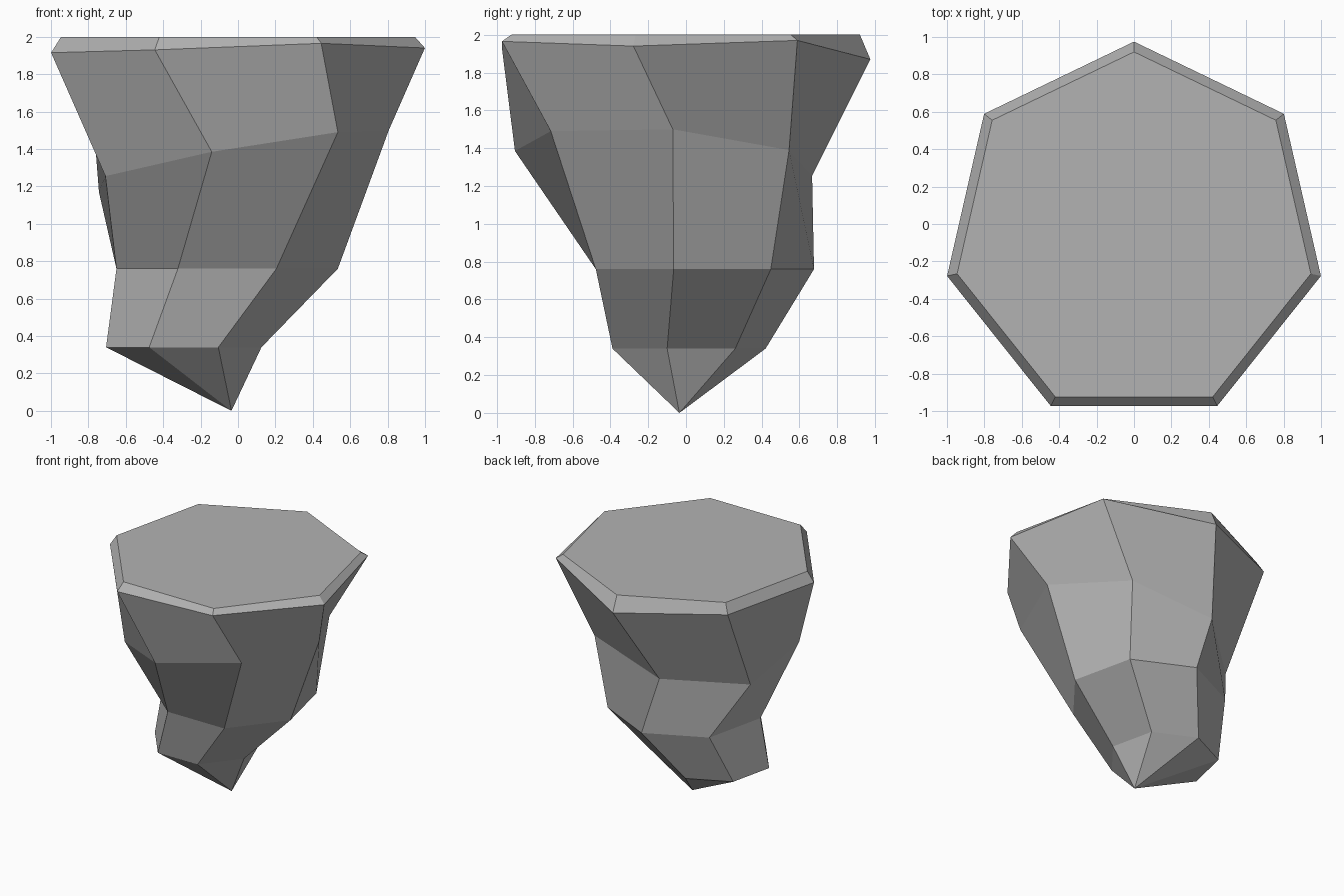
import bpy
import bmesh
from math import sin, cos, radians, tau

SIDES = 7

cube = bpy.data.objects.get("Cube")
if cube:
    bpy.data.objects.remove(cube, do_unlink=True)

# Single stone colour
stone = bpy.data.materials.new("stone_grey")
stone.use_nodes = True
colour = (0.45, 0.45, 0.45, 1)
stone.diffuse_color = colour
stone.node_tree.nodes["Principled BSDF"].inputs["Base Color"].default_value = colour

bm = bmesh.new()


def ring(radius, centre, heights, twist=0.0):
    """Seven-sided ring, counter-clockwise from the front right corner (-x)."""
    start = radians(twist - 90) - tau / SIDES / 2
    return [bm.verts.new((centre[0] + radius * cos(start + i * tau / SIDES),
                          centre[1] + radius * sin(start + i * tau / SIDES), z))
            for i, z in enumerate(heights)]


# Rings from the flat top down to the narrow neck
rings = [
    ring(0.97, (0, -0.05), [2.0] * SIDES),
    ring(1.025, (0, -0.05), [1.93, 1.965, 1.94, 1.97, 1.87, 1.92, 1.915]),
    ring(0.807, (0, -0.11), [1.385, 1.49, 1.5, 1.39, 1.255, 1.17, 1.255], twist=15.7),
    ring(0.607, (-0.058, 0.07), [0.76] * SIDES),
    ring(0.426, (-0.29, -0.005), [0.34] * SIDES),
]
tip = bm.verts.new((-0.035, -0.035, 0))

# Flat top, faceted sides and pointed underside
bm.faces.new(rings[0])
for upper, lower in zip(rings, rings[1:]):
    for i in range(SIDES):
        j = (i + 1) % SIDES
        bm.faces.new((upper[i], lower[i], lower[j], upper[j]))
for i in range(SIDES):
    bm.faces.new((rings[-1][i], tip, rings[-1][(i + 1) % SIDES]))
bmesh.ops.recalc_face_normals(bm, faces=bm.faces)

mesh = bpy.data.meshes.new("floating_rock")
bm.to_mesh(mesh)
bm.free()
mesh.materials.append(stone)
rock = bpy.data.objects.new("floating_rock", mesh)
bpy.context.collection.objects.link(rock)
